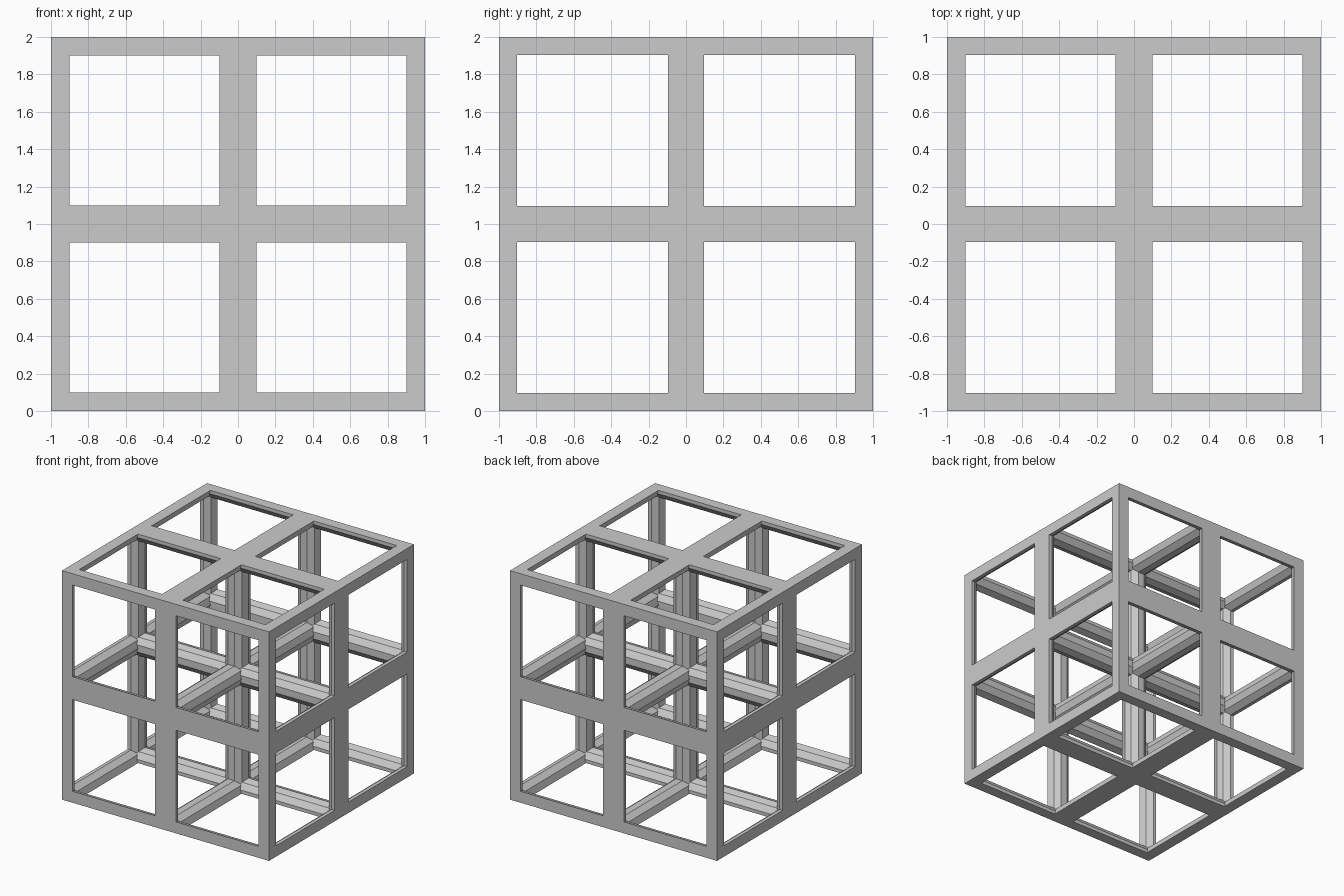
import bpy, bmesh
from math import radians
from mathutils import Matrix, Vector

if "Cube" in bpy.data.objects:
    bpy.data.objects.remove(bpy.data.objects["Cube"])

R, SIDES, LENGTH = 0.1, 10, 2.4
GRID = (-1, 0, 1)
CENTRE = Vector((0, 0, 1))

# orientation of the struts along each axis
TURN = {
    "x": Matrix.Rotation(radians(90), 4, 'Y'),
    "y": Matrix.Rotation(radians(90), 4, 'X'),
    "z": Matrix.Identity(4),
}


def offset(axis, a, b):
    return {"x": Vector((0, a, b)), "y": Vector((a, 0, b)), "z": Vector((a, b, 0))}[axis]


def make_object(name, bm):
    mesh = bpy.data.meshes.new(name)
    bm.to_mesh(mesh)
    bm.free()
    obj = bpy.data.objects.new(name, mesh)
    bpy.context.collection.objects.link(obj)
    return obj


# 3 x 3 struts along every axis, overlapping at the nodes
bm = bmesh.new()
spin = Matrix.Rotation(radians(90), 4, 'Z')   # put a vertex on the local x axis
for axis in "xyz":
    for a in GRID:
        for b in GRID:
            place = Matrix.Translation(CENTRE + offset(axis, a, b)) @ TURN[axis] @ spin
            bmesh.ops.create_cone(bm, cap_ends=True, segments=SIDES, radius1=R,
                                  radius2=R, depth=LENGTH, matrix=place)
lattice = make_object("lattice_frame", bm)

# cube that trims the outer struts flush with the faces
bm = bmesh.new()
bmesh.ops.create_cube(bm, size=2, matrix=Matrix.Translation(CENTRE))
cutter = make_object("trim_cube", bm)
cutter.hide_render = True

trim = lattice.modifiers.new("trim", 'BOOLEAN')
trim.operation = 'INTERSECT'
trim.solver = 'EXACT'
trim.use_self = True
trim.object = cutter

# bake the trim and drop the helper
bpy.context.view_layer.objects.active = lattice
lattice.select_set(True)
bpy.ops.object.modifier_apply(modifier=trim.name)
bpy.data.objects.remove(cutter)
